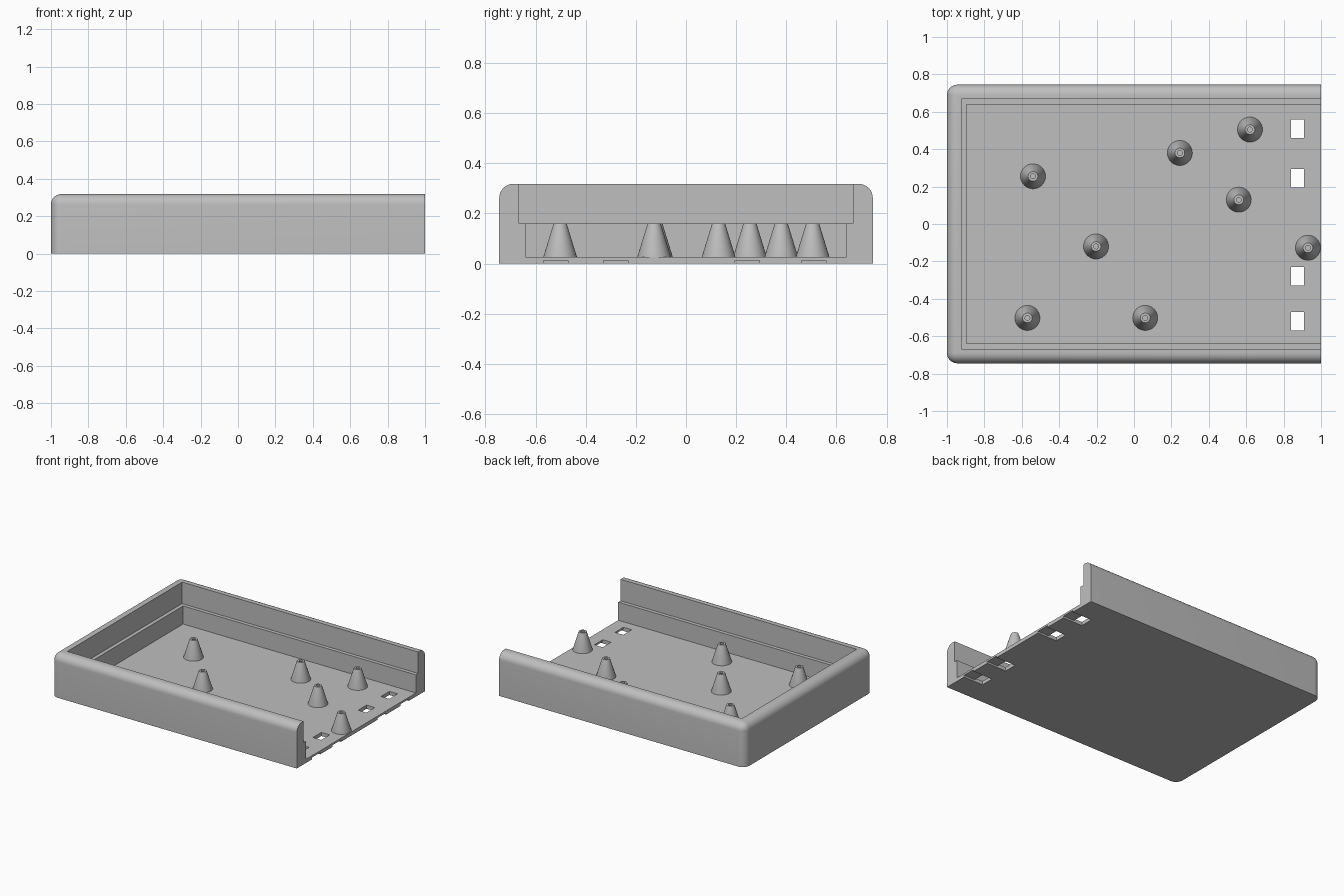
import bpy, bmesh, math

if "Cube" in bpy.data.objects:
    bpy.data.objects.remove(bpy.data.objects["Cube"])

grey = bpy.data.materials.new("plain grey")
grey.diffuse_color = (0.52, 0.52, 0.52, 1)
grey.use_nodes = True
grey.node_tree.nodes["Principled BSDF"].inputs["Base Color"].default_value = grey.diffuse_color


def make_object(name, bm):
    bmesh.ops.recalc_face_normals(bm, faces=bm.faces)
    mesh = bpy.data.meshes.new(name)
    bm.to_mesh(mesh)
    bm.free()
    mesh.materials.append(grey)
    obj = bpy.data.objects.new(name, mesh)
    bpy.context.collection.objects.link(obj)
    return obj


def prism(profile, y0, y1):
    """Extrude an (x, z) profile along y."""
    bm = bmesh.new()
    face = bm.faces.new([bm.verts.new((x, y0, z)) for x, z in profile])
    side = bmesh.ops.extrude_face_region(bm, geom=[face])["geom"]
    verts = [v for v in side if isinstance(v, bmesh.types.BMVert)]
    bmesh.ops.translate(bm, verts=verts, vec=(0, y1 - y0, 0))
    return bm


def rect(x0, x1, z0, z1):
    return [(x0, z0), (x1, z0), (x1, z1), (x0, z1)]


def activate(obj):
    bpy.ops.object.select_all(action="DESELECT")
    obj.select_set(True)
    bpy.context.view_layer.objects.active = obj


def cut(obj, bm):
    cutter = make_object("cutter", bm)
    cutter.hide_render = True
    mod = obj.modifiers.new("cut", "BOOLEAN")
    mod.operation, mod.solver, mod.object = "DIFFERENCE", "EXACT", cutter
    activate(obj)
    bpy.ops.object.modifier_apply(modifier=mod.name)
    bpy.data.objects.remove(cutter)


def smooth(obj, degrees):
    activate(obj)
    bpy.ops.object.shade_smooth_by_angle(angle=math.radians(degrees))


# Tray body, rounded on the top rim and the two closed corners
W, H = 0.745, 0.318
bm = prism(rect(-1, 1, 0, H), -W, W)
bm.edges.ensure_lookup_table()
edges = []
for e in bm.edges:
    a, b = (v.co for v in e.verts)
    on_top = a.z > 0.1 and b.z > 0.1 and not (a.x > 0 and b.x > 0)
    left_corner = a.x < 0 and b.x < 0 and abs(a.z - b.z) > 0.1
    if on_top or left_corner:
        edges.append(e)
bmesh.ops.bevel(bm, geom=edges, offset=0.056, offset_type="OFFSET",
                segments=8, profile=0.5, affect="EDGES")
tray = make_object("tray", bm)

# Stepped cavity, open at the right end
cut(tray, prism(rect(-0.895, 1.2, 0.027, 0.5), -0.64, 0.64))
cut(tray, prism(rect(-0.922, 1.3, 0.16, 0.6), -0.667, 0.667))

# Latch slots through the floor, each with a shallow groove underneath
slot = [(0.84, -0.1), (1.1, -0.1), (1.1, 0.013),
        (0.908, 0.013), (0.908, 0.1), (0.84, 0.1)]
for y in (-0.52, -0.28, 0.245, 0.51):
    cut(tray, prism(slot, y - 0.049, y + 0.049))
smooth(tray, 30)

# Tapered standoffs with a pilot hole in the top
stud = [(0, 0.018), (0.067, 0.018), (0.067, 0.027), (0.026, 0.16),
        (0.013, 0.16), (0.013, 0.10), (0, 0.10)]
places = [(-0.54, 0.255), (0.245, 0.38), (0.62, 0.505), (0.56, 0.13),
          (-0.203, -0.12), (0.93, -0.127), (-0.57, -0.502), (0.06, -0.502)]
for i, (x, y) in enumerate(places):
    bm = bmesh.new()
    vs = [bm.verts.new((r, 0, z)) for r, z in stud]
    es = [bm.edges.new(p) for p in zip(vs, vs[1:])]
    bmesh.ops.spin(bm, geom=vs + es, cent=(0, 0, 0), axis=(0, 0, 1),
                   angle=2 * math.pi, steps=32)
    bmesh.ops.remove_doubles(bm, verts=bm.verts, dist=1e-4)
    standoff = make_object(f"standoff_{i + 1}", bm)
    standoff.location = (x, y, 0)
    smooth(standoff, 30)
